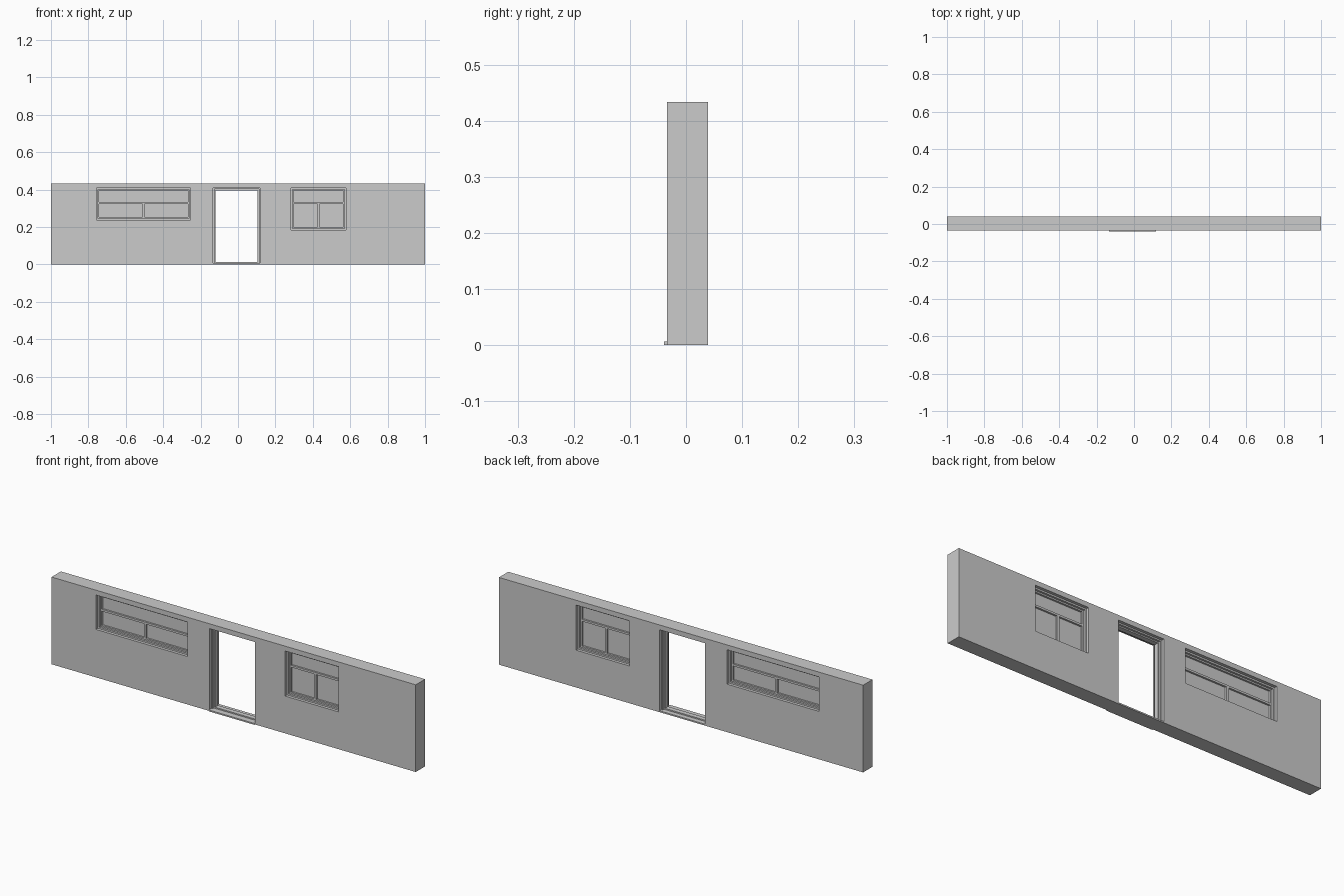
import bpy

if "Cube" in bpy.data.objects:
    bpy.data.objects.remove(bpy.data.objects["Cube"])

YF, YB, H = -0.034, 0.039, 0.433   # wall front, wall back, wall height
YM = (YF + YB) / 2


def box(name, x0, x1, y0, y1, z0, z1):
    bpy.ops.mesh.primitive_cube_add(size=1)
    ob = bpy.context.object
    ob.name = name
    for v in ob.data.vertices:
        v.co.x = x0 if v.co.x < 0 else x1
        v.co.y = y0 if v.co.y < 0 else y1
        v.co.z = z0 if v.co.z < 0 else z1
    return ob


def cut(target, x0, x1, y0, y1, z0, z1):
    cutter = box("cutter", x0, x1, y0, y1, z0, z1)
    mod = target.modifiers.new("opening", 'BOOLEAN')
    mod.operation, mod.solver, mod.object = 'DIFFERENCE', 'EXACT', cutter
    bpy.context.view_layer.objects.active = target
    bpy.ops.object.modifier_apply(modifier=mod.name)
    bpy.data.objects.remove(cutter, do_unlink=True)


def ring(name, x0, x1, z0, z1, w, half):
    """Rectangular frame of width w, centred in the wall thickness."""
    ob = box(name, x0, x1, YM - half, YM + half, z0, z1)
    cut(ob, x0 + w, x1 - w, YM - 1, YM + 1, z0 + w, z1 - w)
    return ob


def window(name, x0, x1, z0, z1):
    # stepped casing: deep outer ring, shallower inner ring
    ring(name + "_outer_frame", x0, x1, z0, z1, 0.008, 0.022)
    a, b, c, d = x0 + 0.008, x1 - 0.008, z0 + 0.008, z1 - 0.008
    ring(name + "_inner_frame", a, b, c, d, 0.007, 0.012)
    # transom, mullion and glass
    a, b, c, d = a + 0.007, b - 0.007, c + 0.007, d - 0.007
    xm = (x0 + x1) / 2
    box(name + "_transom", a, b, YM - 0.012, YM + 0.012, 0.323, 0.333)
    box(name + "_mullion", xm - 0.006, xm + 0.006, YM - 0.012, YM + 0.012, c, 0.323)
    box(name + "_glass", a, b, YM - 0.003, YM + 0.003, c, d)


# wall with door and window openings
DOOR = (-0.133, 0.118, 0.0, 0.409)
WINDOWS = {"wide_window": (-0.757, -0.253, 0.238, 0.409),
           "small_window": (0.283, 0.577, 0.185, 0.409)}
wall = box("wall", -1, 1, YF, YB, 0, H)
cut(wall, DOOR[0], DOOR[1], -1, 1, -0.1, DOOR[3])
for x0, x1, z0, z1 in WINDOWS.values():
    cut(wall, x0, x1, -1, 1, z0, z1)

# window units
for name, rect in WINDOWS.items():
    window(name, *rect)

# door frame and projecting threshold
x0, x1, z0, z1 = DOOR
box("threshold", x0, x1, -0.039, YB, 0, 0.007)
ring("door_outer_frame", x0, x1, 0.0, z1, 0.007, 0.022)
ring("door_inner_frame", x0 + 0.007, x1 - 0.007, 0.007, z1 - 0.007, 0.006, 0.012)
